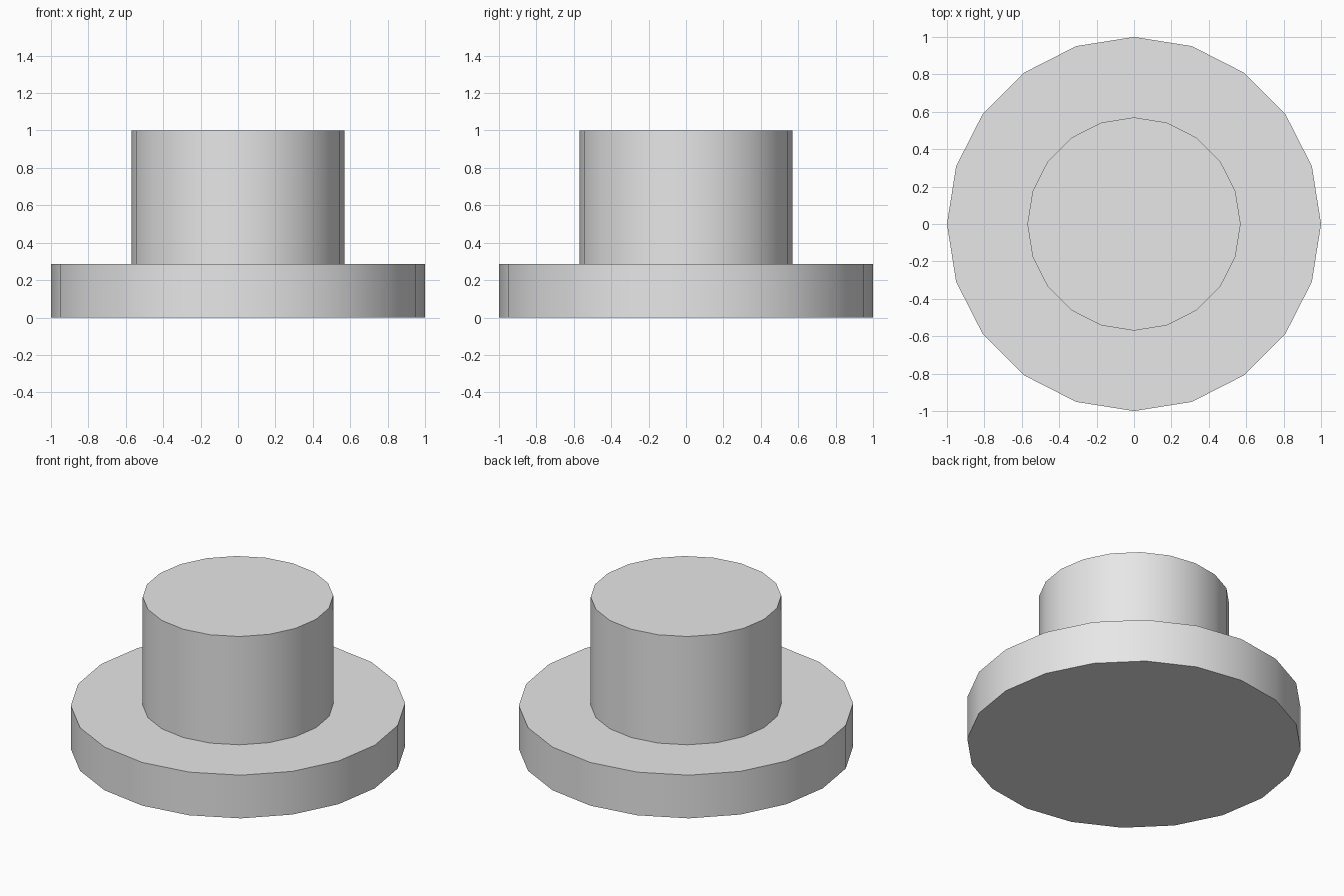
import bpy, bmesh, math
from mathutils import Matrix, Vector

SIDES = 20
BASE_R, HUB_R = 1.0, 0.57
BASE_H, TOP_H = 0.285, 1.0

cube = bpy.data.objects.get("Cube")
if cube:
    bpy.data.objects.remove(cube, do_unlink=True)

# Plain grey material
grey = bpy.data.materials.new("light_grey")
grey.use_nodes = True
colour = (0.8, 0.8, 0.8, 1)
grey.diffuse_color = colour
grey.node_tree.nodes["Principled BSDF"].inputs["Base Color"].default_value = colour


def extrude_cap(bm, face, rise=0, scale=1):
    """Extrude one horizontal cap, raising and scaling it; return the new cap."""
    cap = bmesh.ops.extrude_face_region(bm, geom=[face])["geom"]
    cap = next(g for g in cap if isinstance(g, bmesh.types.BMFace))
    if face.is_valid:
        bmesh.ops.delete(bm, geom=[face], context="FACES_ONLY")
    for v in cap.verts:
        v.co = Vector((v.co.x * scale, v.co.y * scale, v.co.z + rise))
    return cap


# Wide base disc
bm = bmesh.new()
bmesh.ops.create_cone(bm, cap_ends=True, segments=SIDES, radius1=BASE_R,
                      radius2=BASE_R, depth=BASE_H,
                      matrix=Matrix.Translation((0, 0, BASE_H / 2)))
top = max(bm.faces, key=lambda f: f.calc_center_median().z)

# Flat shoulder, then the raised hub
top = extrude_cap(bm, top, scale=HUB_R / BASE_R)
top = extrude_cap(bm, top, rise=TOP_H - BASE_H)
bmesh.ops.recalc_face_normals(bm, faces=bm.faces)

mesh = bpy.data.meshes.new("flanged_hub")
bm.to_mesh(mesh)
bm.free()
mesh.materials.append(grey)
hub = bpy.data.objects.new("flanged_hub", mesh)
bpy.context.collection.objects.link(hub)

# Round sides, crisp rims
bpy.ops.object.select_all(action="DESELECT")
hub.select_set(True)
bpy.context.view_layer.objects.active = hub
bpy.ops.object.shade_smooth_by_angle(angle=math.radians(30))
